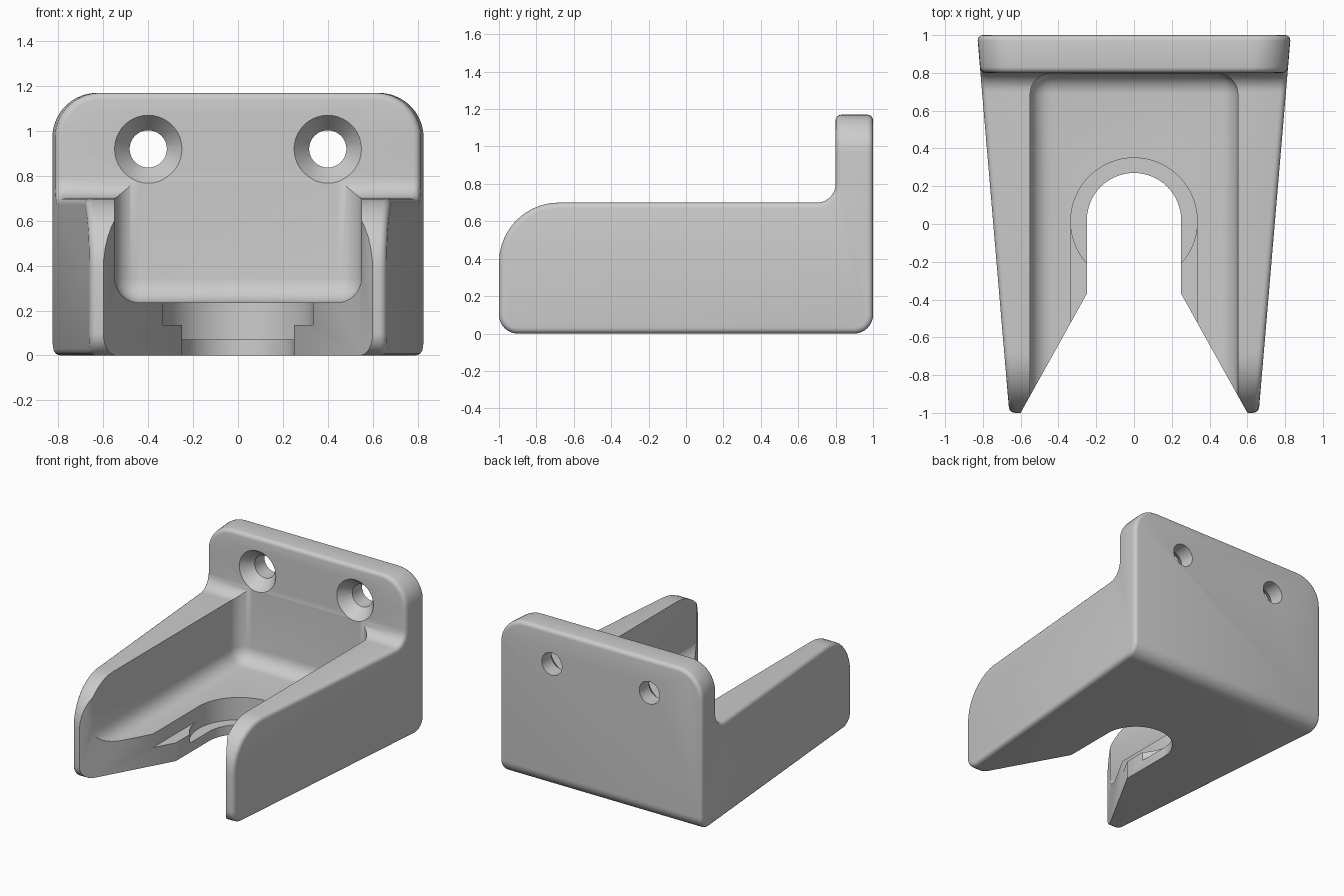
import bpy, bmesh, math
from mathutils import Vector, Matrix

cube = bpy.data.objects.get("Cube")
if cube:
    bpy.data.objects.remove(cube, do_unlink=True)

grey = bpy.data.materials.new("plain grey")
grey.use_nodes = True
grey.diffuse_color = (0.6, 0.6, 0.6, 1)
grey.node_tree.nodes["Principled BSDF"].inputs["Base Color"].default_value = (0.6, 0.6, 0.6, 1)


def make_object(name, bm):
    bmesh.ops.recalc_face_normals(bm, faces=bm.faces)
    mesh = bpy.data.meshes.new(name)
    bm.to_mesh(mesh)
    bm.free()
    mesh.materials.append(grey)
    obj = bpy.data.objects.new(name, mesh)
    bpy.context.collection.objects.link(obj)
    return obj


def loft(first, second):
    """Solid between two matching loops of points."""
    bm = bmesh.new()
    a = [bm.verts.new(p) for p in first]
    b = [bm.verts.new(p) for p in second]
    bm.faces.new(a)
    bm.faces.new(b)
    for i in range(len(a)):
        j = (i + 1) % len(a)
        bm.faces.new((a[i], a[j], b[j], b[i]))
    bmesh.ops.recalc_face_normals(bm, faces=bm.faces)
    return bm


def prism(outline, bottom, top):
    return loft([(x, y, bottom) for x, y in outline], [(x, y, top) for x, y in outline])


def round_edges(bm, test, radius, segments=8):
    edges = [e for e in bm.edges if test(e, (e.verts[0].co + e.verts[1].co) / 2)]
    bmesh.ops.bevel(bm, geom=edges, offset=radius, offset_type='OFFSET', segments=segments,
                    profile=0.5, affect='EDGES', clamp_overlap=False)


def across(y, z):
    """Test for the edge running left to right through y, z."""
    return lambda e, m: abs(m.x) < 0.01 and abs(m.y - y) < 0.01 and abs(m.z - z) < 0.01


def arc(radius, centre_y, start, end, steps=32):
    return [(radius * math.cos(t), centre_y + radius * math.sin(t))
            for t in (start + (end - start) * i / steps for i in range(steps + 1))]


# Tapered body: an L-shaped side profile, wider at the back
profile = [(-1, 0), (1, 0), (1, 1.17), (0.8, 1.17), (0.8, 0.7), (-1, 0.7)]
width = lambda y: 0.745 + 0.085 * y
body = loft([(width(y), y, z) for y, z in profile], [(-width(y), y, z) for y, z in profile])
round_edges(body, lambda e, m: abs(m.x) > 0.5 and abs(m.z - 1.17) < 0.01, 0.2, 10)
for y, z, radius in ((-1, 0.7, 0.32), (-1, 0, 0.1), (1, 0, 0.1), (0.8, 0.7, 0.1)):
    round_edges(body, across(y, z), radius, 10)
round_edges(body, lambda e, m: e.calc_face_angle(0) > math.radians(40), 0.03, 4)
bracket = make_object("bracket", body)

cutters = []

# Open tray between the arms
tray = bmesh.new()
bmesh.ops.create_cube(tray, size=1)
for v in tray.verts:
    v.co = Vector((v.co.x * 1.1, 0.797 if v.co.y > 0 else -1.3, 1.5 if v.co.z > 0 else 0.235))
round_edges(tray, lambda e, m: (m.z < 0.3 and m.y > -1.2) or (m.y > 0.7 and abs(m.x) > 0.5), 0.11)
cutters.append(make_object("tray_cutter", tray))

# Keyhole slot with flared mouth
slot = arc(0.25, 0.02, 0, math.pi) + [(-0.25, -0.37), (-0.656, -1.1), (0.656, -1.1), (0.25, -0.37)]
cutters.append(make_object("slot_cutter", prism(slot, -0.2, 1.4)))

# Entry channel and round seat recessed into the floor
channel = [(-0.334, -1.1), (0.334, -1.1), (0.334, 0.015), (-0.334, 0.015)]
cutters.append(make_object("channel_cutter", prism(channel, 0.135, 0.5)))
seat = arc(0.335, 0.015, 0, 2 * math.pi, 64)[:-1]
cutters.append(make_object("seat_cutter", prism(seat, 0.07, 0.52)))

# Countersunk screw holes
for side in (-1, 1):
    for name, r1, r2, y1, y2 in (("hole", 0.083, 0.083, 0.7, 1.1), ("countersink", 0.162, 0.083, 0.785, 0.885)):
        cone = bmesh.new()
        bmesh.ops.create_cone(cone, cap_ends=True, segments=40, radius1=r1, radius2=r2, depth=y2 - y1)
        place = Matrix.Translation((side * 0.4, (y1 + y2) / 2, 0.92)) @ Matrix.Rotation(-math.pi / 2, 4, 'X')
        bmesh.ops.transform(cone, matrix=place, verts=cone.verts)
        cutters.append(make_object(name + "_cutter", cone))

# Cut everything, then drop the cutters
bpy.context.view_layer.objects.active = bracket
bracket.select_set(True)
for cutter in cutters:
    cutter.hide_render = True
    mod = bracket.modifiers.new("cut", 'BOOLEAN')
    mod.operation, mod.solver, mod.object = 'DIFFERENCE', 'EXACT', cutter
    bpy.ops.object.modifier_apply(modifier=mod.name)
    bpy.data.objects.remove(cutter, do_unlink=True)

bpy.ops.object.shade_smooth_by_angle(angle=math.radians(30))
